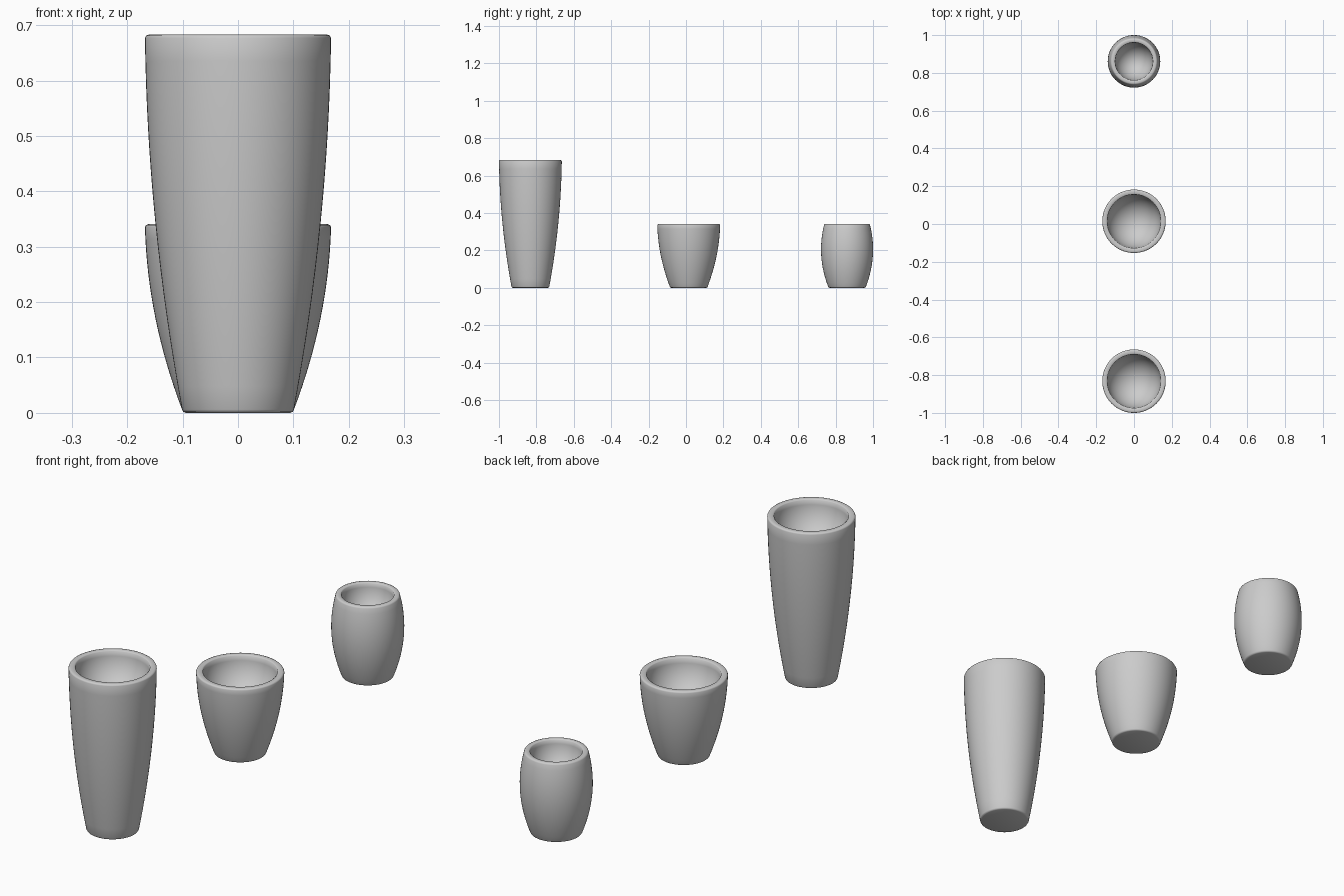
import bpy, bmesh, math

if "Cube" in bpy.data.objects:
    bpy.data.objects.remove(bpy.data.objects["Cube"])

SEGMENTS = 64


def quad_curve(r0, r_mid, r1, t):
    """Radius of a parabola passing through three radii at t = 0, 0.5, 1."""
    a = 4 * r_mid - 3 * r0 - r1
    return r0 + a * t + (r1 - r0 - a) * t * t


def make_pot(name, y, height, radii, rim_inner, bowl_depth):
    z0, z1 = 0.006, height - 0.006
    r0, r_mid, r1 = radii

    # outer wall with softened foot and rim
    profile = [(0, 0), (r0 - 0.007, 0), (r0 - 0.002, 0.002)]
    for i in range(17):
        t = i / 16
        profile.append((quad_curve(r0, r_mid, r1, t), z0 + (z1 - z0) * t))
    profile += [(r1 - 0.002, height - 0.002), (r1 - 0.007, height)]

    # rim lip and rounded hollow
    profile += [(rim_inner + 0.004, height), (rim_inner, height - 0.003)]
    for i in range(1, 13):
        a = math.pi / 2 * i / 12
        r = rim_inner * math.cos(a) if i < 12 else 0
        profile.append((r, height - 0.003 - bowl_depth * math.sin(a)))

    # revolve the profile
    bm = bmesh.new()
    verts = [bm.verts.new((r, 0, z)) for r, z in profile]
    edges = [bm.edges.new(pair) for pair in zip(verts, verts[1:])]
    bmesh.ops.spin(bm, geom=verts + edges, cent=(0, 0, 0), axis=(0, 0, 1),
                   angle=2 * math.pi, steps=SEGMENTS, use_merge=True)
    bmesh.ops.remove_doubles(bm, verts=bm.verts, dist=0.0001)
    bmesh.ops.recalc_face_normals(bm, faces=bm.faces)
    mesh = bpy.data.meshes.new(name)
    bm.to_mesh(mesh)
    bm.free()

    pot = bpy.data.objects.new(name, mesh)
    pot.location.y = y
    bpy.context.collection.objects.link(pot)
    bpy.ops.object.select_all(action='DESELECT')
    pot.select_set(True)
    bpy.context.view_layer.objects.active = pot
    bpy.ops.object.shade_smooth_by_angle(angle=math.radians(50))


# three planters in a row, front to back
make_pot("tall_planter", -0.832, 0.683, (0.101, 0.149, 0.168), 0.142, 0.15)
make_pot("short_planter", 0.0145, 0.341, (0.101, 0.149, 0.168), 0.142, 0.15)
make_pot("barrel_planter", 0.861, 0.341, (0.101, 0.138, 0.123), 0.100, 0.12)
